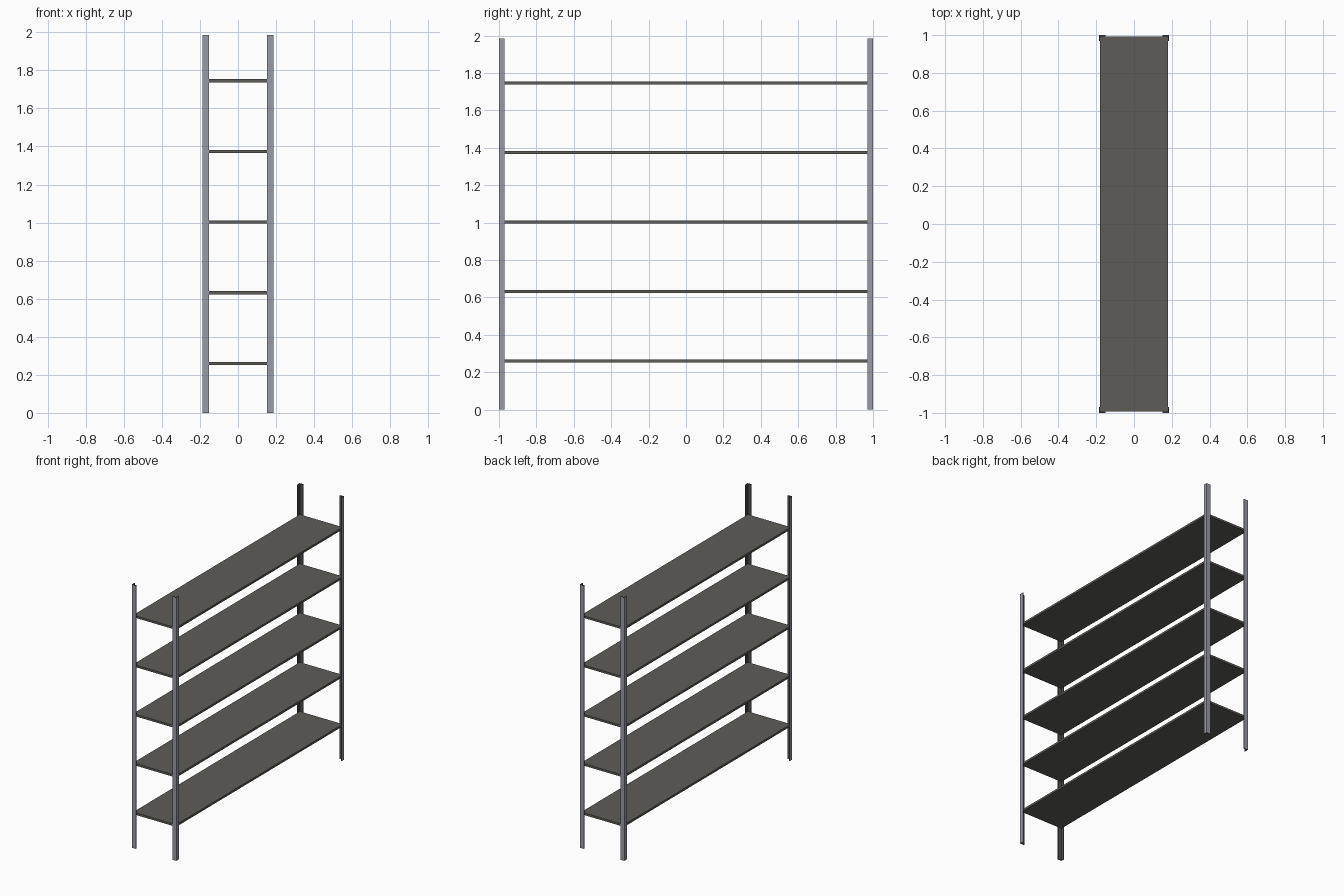
import bpy, bmesh

if "Cube" in bpy.data.objects:
    bpy.data.objects.remove(bpy.data.objects["Cube"])


def material(name, rgb):
    m = bpy.data.materials.new(name)
    m.diffuse_color = (*rgb, 1.0)
    m.use_nodes = True
    m.node_tree.nodes["Principled BSDF"].inputs["Base Color"].default_value = m.diffuse_color
    return m


shelf_grey = material("shelf dark grey", (0.112, 0.108, 0.099))
post_grey = material("post blue grey", (0.32, 0.335, 0.385))
inner_grey = material("post inner dark grey", (0.08, 0.084, 0.083))

HX, HY, H = 0.186, 1.0, 1.985      # outer half width, half length, post height
WX, WY, T = 0.034, 0.03, 0.007     # angle-iron flange widths and thickness


def add_object(name, bm, mats):
    bmesh.ops.recalc_face_normals(bm, faces=bm.faces)
    me = bpy.data.meshes.new(name)
    bm.to_mesh(me)
    bm.free()
    for m in mats:
        me.materials.append(m)
    ob = bpy.data.objects.new(name, me)
    bpy.context.collection.objects.link(ob)
    return ob


# L-section corner post: outer faces light, inside and ends dark
def corner_post(name, sx, sy):
    profile = [(0, 0), (WX, 0), (WX, T), (T, T), (T, WY), (0, WY)]
    bm = bmesh.new()
    base = bm.faces.new([bm.verts.new((sx * (HX - a), sy * (HY - b), 0))
                         for a, b in profile])
    ext = bmesh.ops.extrude_face_region(bm, geom=[base])
    top = [v for v in ext["geom"] if isinstance(v, bmesh.types.BMVert)]
    bmesh.ops.translate(bm, verts=top, vec=(0, 0, H))
    bmesh.ops.recalc_face_normals(bm, faces=bm.faces)
    for f in bm.faces:
        outward = f.normal.x * sx > 0.5 or f.normal.y * sy > 0.5
        f.material_index = 0 if outward else 1
    add_object(name, bm, [post_grey, inner_grey])


for sx, xn in ((-1, "left"), (1, "right")):
    for sy, yn in ((-1, "front"), (1, "back")):
        corner_post(f"{yn}_{xn}_post", sx, sy)

# Five flat shelves seated inside the posts
for i in range(5):
    z = 0.26 + i * 0.3713
    bm = bmesh.new()
    bmesh.ops.create_cube(bm, size=1.0)
    bmesh.ops.scale(bm, verts=bm.verts, vec=(2 * (HX - T), 2 * (HY - T), 0.016))
    bmesh.ops.translate(bm, verts=bm.verts, vec=(0, 0, z))
    add_object(f"shelf_{i + 1}", bm, [shelf_grey])
